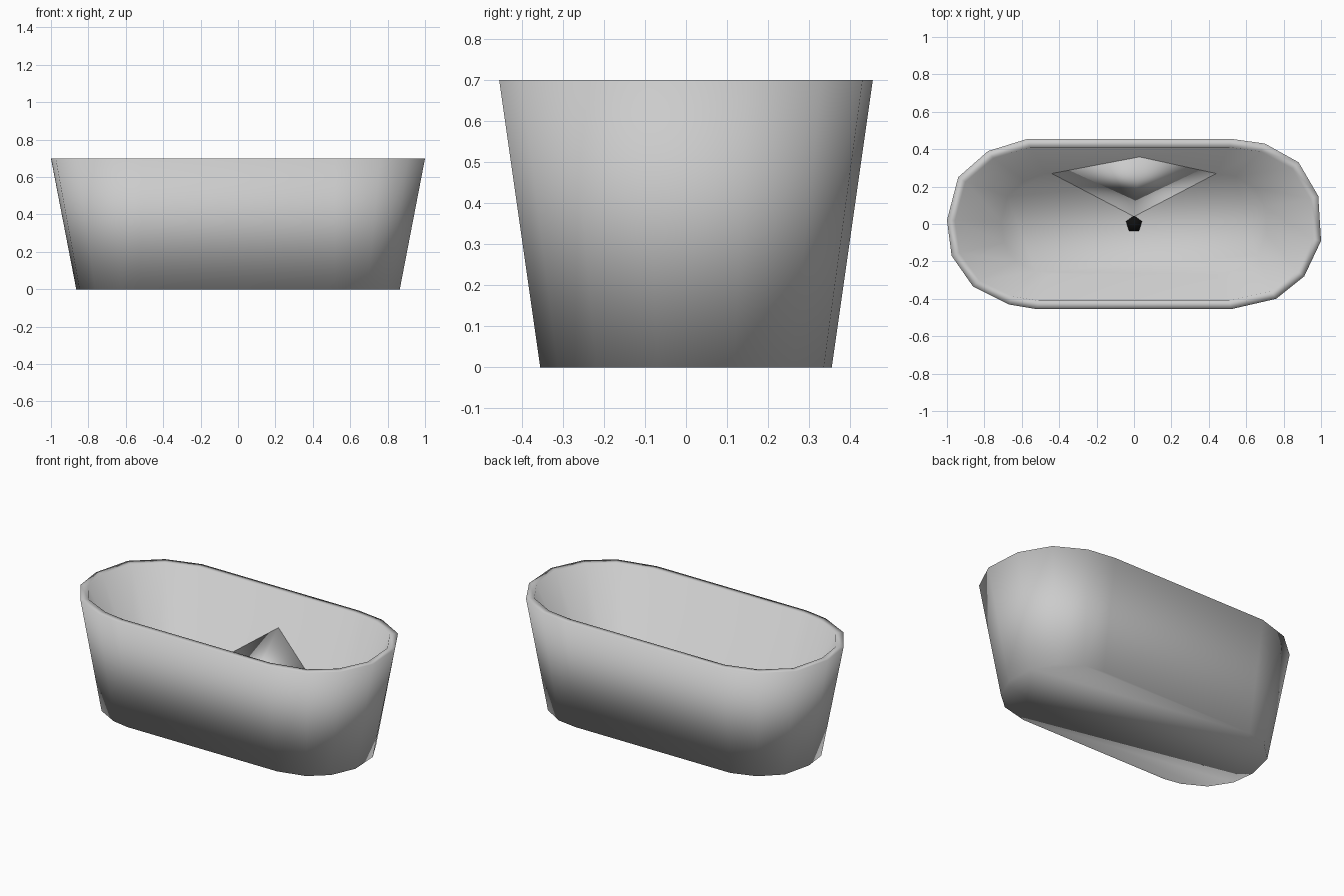
import bpy, bmesh

if "Cube" in bpy.data.objects:
    bpy.data.objects.remove(bpy.data.objects["Cube"])

# Low-poly rim outline seen from above, counter-clockwise
RIM = [(1, -.09), (.985, .15), (.88, .33), (.70, .43), (.52, .455), (-.57, .455),
       (-.78, .39), (-.94, .25), (-1, .02), (-.975, -.17), (-.86, -.335),
       (-.67, -.43), (-.52, -.455), (.52, -.455), (.76, -.40), (.91, -.28)]
FLOOR = .15


def ring(bm, a, b, c, z):
    """Outline resized to half length a, half width b, straight part c."""
    out = []
    for x, y in RIM:
        m = abs(x)
        m = m * c / .52 if m <= .52 else c + (m - .52) * (a - c) / .48
        out.append(bm.verts.new((m if x > 0 else -m, y * b / .455, z)))
    return out


def finish(bm, name):
    bmesh.ops.recalc_face_normals(bm, faces=bm.faces)
    me = bpy.data.meshes.new(name)
    bm.to_mesh(me)
    bm.free()
    for p in me.polygons:
        p.use_smooth = True
    ob = bpy.data.objects.new(name, me)
    bpy.context.collection.objects.link(ob)
    return ob


# Tub shell: underside, outer wall, rim, inner wall, floor
bm = bmesh.new()
rings = [ring(bm, *r) for r in [(.865, .355, .52, 0), (1, .455, .52, .7),
                                (.957, .41, .51, .7), (.71, .27, .44, FLOOR)]]
n = len(RIM)
for lo, hi in zip(rings, rings[1:]):
    for i in range(n):
        j = (i + 1) % n
        bm.faces.new((lo[i], lo[j], hi[j], hi[i]))
bm.faces.new(rings[0])
bm.faces.new(rings[-1])
finish(bm, "tub_shell")

# Sloping fold between the drain and the back wall
bm = bmesh.new()
left, right, top, low = [bm.verts.new(p) for p in
                         [(-.44, .27, FLOOR), (.44, .27, FLOOR),
                          (.03, .36, .5), (0, .04, FLOOR)]]
for f in [(left, low, top), (low, right, top), (left, top, right), (left, right, low)]:
    bm.faces.new(f)
finish(bm, "back_wall_fold")

# Dark drain opening
bm = bmesh.new()
bmesh.ops.create_cone(bm, cap_ends=True, segments=5, radius1=.045, radius2=.045, depth=.01)
bmesh.ops.translate(bm, verts=bm.verts, vec=(0, 0, FLOOR))
drain = finish(bm, "drain")
black = bpy.data.materials.new("dark_drain")
black.diffuse_color = (.005, .005, .005, 1)
black.use_nodes = True
black.node_tree.nodes["Principled BSDF"].inputs["Base Color"].default_value = black.diffuse_color
drain.data.materials.append(black)
